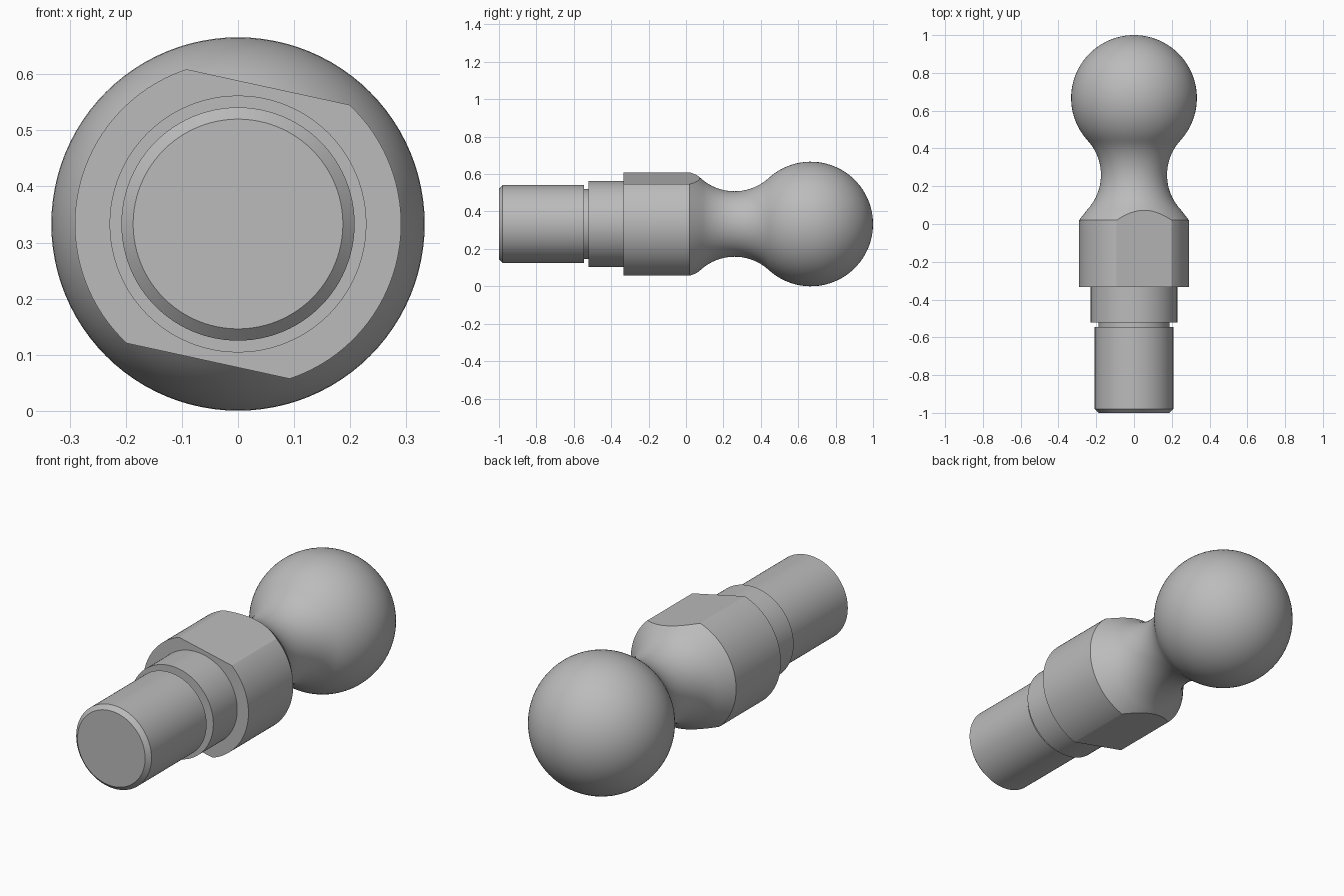
import bpy
import bmesh
from math import sin, cos, pi, radians, atan2, hypot
from mathutils import Vector

cube = bpy.data.objects.get("Cube")
if cube:
    bpy.data.objects.remove(cube, do_unlink=True)

BALL_R, BALL_Y = 0.333, 0.667
NECK_R, NECK_Y, FILLET = 0.175, 0.26, 0.27
SEGMENTS = 96
AXIS = Vector((0, 0, BALL_R))

steel = bpy.data.materials.new("steel grey")
steel.use_nodes = True
color = (0.5, 0.5, 0.5, 1)
steel.diffuse_color = color
steel.node_tree.nodes["Principled BSDF"].inputs["Base Color"].default_value = color


def arc(cy, cr, radius, start, end, steps):
    """Points (y, radius) along an arc."""
    angles = [start + (end - start) * i / steps for i in range(steps + 1)]
    return [(cy + radius * cos(a), cr + radius * sin(a)) for a in angles]


# Shank, groove, pilot and collar
profile = [(-1, 0), (-1, 0.187), (-0.98, 0.208), (-0.545, 0.208), (-0.545, 0.187),
           (-0.522, 0.187), (-0.522, 0.229), (-0.333, 0.229), (-0.333, 0.291), (0.02, 0.291)]
# Concave neck, tangent to the ball
centre_r = NECK_R + FILLET
join = atan2(centre_r, NECK_Y - BALL_Y)
profile += arc(NECK_Y, centre_r, FILLET, radians(-133), join - pi, 20)
# Ball, ending on the axis
profile += arc(BALL_Y, 0, BALL_R, join, 0, 32)[1:]

# Revolve the profile around the y axis
bm = bmesh.new()
verts = [bm.verts.new((r, y, BALL_R)) for y, r in profile]
edges = [bm.edges.new(pair) for pair in zip(verts, verts[1:])]
bmesh.ops.spin(bm, geom=verts + edges, cent=AXIS, axis=(0, 1, 0),
               angle=2 * pi, steps=SEGMENTS)
bmesh.ops.remove_doubles(bm, verts=bm.verts[:], dist=1e-5)
bmesh.ops.recalc_face_normals(bm, faces=bm.faces[:])

# Two opposite wrench flats on the collar
tilt = radians(12.3)
for side in (1, -1):
    normal = Vector((sin(tilt), 0, cos(tilt))) * side
    faces = [f for f in bm.faces if -0.4 < f.calc_center_median().y < NECK_Y]
    geom = set(faces)
    for f in faces:
        geom.update(f.verts)
        geom.update(f.edges)
    cut = bmesh.ops.bisect_plane(bm, geom=list(geom), dist=1e-5, plane_co=AXIS + normal * 0.25,
                                 plane_no=normal, clear_outer=True)
    rim = [e for e in cut["geom_cut"] if isinstance(e, bmesh.types.BMEdge)]
    bmesh.ops.edgeloop_fill(bm, edges=rim)
bmesh.ops.recalc_face_normals(bm, faces=bm.faces[:])

mesh = bpy.data.meshes.new("ball_stud")
bm.to_mesh(mesh)
bm.free()
mesh.materials.append(steel)
stud = bpy.data.objects.new("ball_stud", mesh)
bpy.context.collection.objects.link(stud)

# Smooth curves, sharp shoulders
bpy.ops.object.select_all(action="DESELECT")
stud.select_set(True)
bpy.context.view_layer.objects.active = stud
bpy.ops.object.shade_smooth_by_angle(angle=radians(25))
